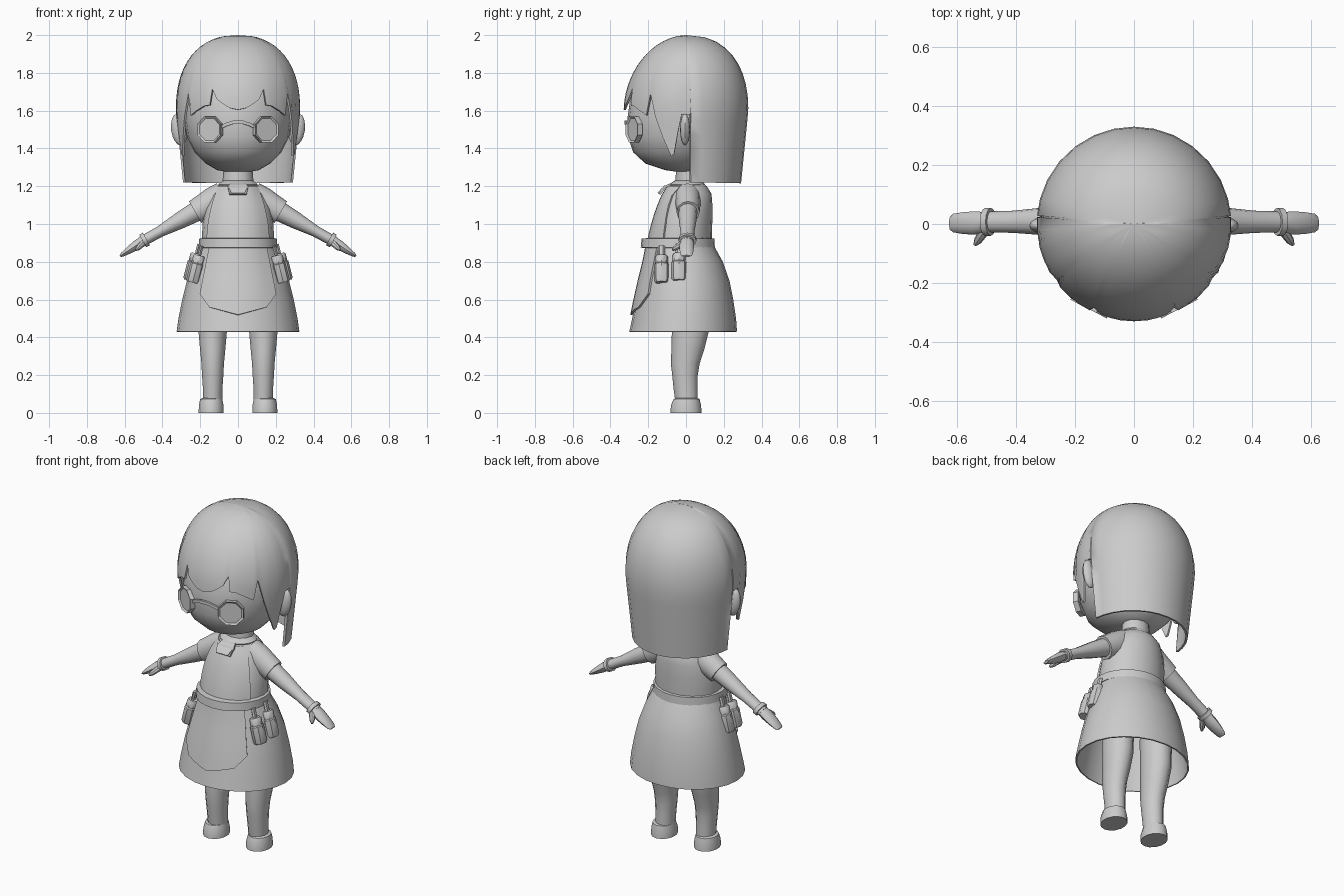
import bpy, bmesh, math
from math import sin, cos, pi, radians
from mathutils import Matrix, Vector

if "Cube" in bpy.data.objects:
    bpy.data.objects.remove(bpy.data.objects["Cube"], do_unlink=True)

grey = bpy.data.materials.new("plain_grey")
grey.use_nodes = True
grey.diffuse_color = (0.6, 0.6, 0.6, 1)
grey.node_tree.nodes["Principled BSDF"].inputs["Base Color"].default_value = (0.6, 0.6, 0.6, 1)


def finish(name, bm, matrix=None, mirror=False, angle=40, thick=0):
    """Turn a bmesh into a shaded object, optionally thickened and mirrored."""
    bmesh.ops.recalc_face_normals(bm, faces=bm.faces)
    if thick:
        bmesh.ops.solidify(bm, geom=bm.faces[:], thickness=thick)
        bmesh.ops.recalc_face_normals(bm, faces=bm.faces)
    if matrix:
        bm.transform(matrix)
    mesh = bpy.data.meshes.new(name)
    bm.to_mesh(mesh)
    bm.free()
    mesh.materials.append(grey)
    ob = bpy.data.objects.new(name, mesh)
    bpy.context.collection.objects.link(ob)
    bpy.ops.object.select_all(action='DESELECT')
    ob.select_set(True)
    bpy.context.view_layer.objects.active = ob
    bpy.ops.object.shade_smooth_by_angle(angle=radians(angle))
    if mirror:
        ob.modifiers.new("mirror", 'MIRROR').use_mirror_merge = False
    return ob


def loft(name, rings, seg=16, cx=0, caps=True, **kw):
    """Stack oval rings given as (height, half width, front depth, back depth[, shift])."""
    bm = bmesh.new()
    rows = []
    for z, rx, yf, yb, *shift in rings:
        x0 = cx + (shift[0] if shift else 0)
        row = []
        for i in range(seg):
            a = 2 * pi * i / seg
            # oval depth is measured about the middle of front and back
            y = (yb - yf) / 2 - cos(a) * (yf + yb) / 2
            row.append(bm.verts.new((x0 + sin(a) * rx, y, z)))
        rows.append(row)
    for lo, hi in zip(rows, rows[1:]):
        for i in range(seg):
            j = (i + 1) % seg
            bm.faces.new((lo[i], lo[j], hi[j], hi[i]))
    if caps:
        bm.faces.new(rows[0])
        bm.faces.new(rows[-1])
    return finish(name, bm, **kw)


def patch(name, columns, rows, point, thick, angle=40):
    """Grid sheet from point(column, row fraction)."""
    bm = bmesh.new()
    grid = [[bm.verts.new(point(c, r / rows)) for r in range(rows + 1)] for c in columns]
    for p, q in zip(grid, grid[1:]):
        for r in range(rows):
            bm.faces.new((p[r], q[r], q[r + 1], p[r + 1]))
    bmesh.ops.remove_doubles(bm, verts=bm.verts, dist=0.0005)
    return finish(name, bm, angle=angle, thick=thick)


def interp(table, t):
    """Linear lookup in rows whose first entry is the key."""
    for p, q in zip(table, table[1:]):
        if t <= q[0]:
            k = max(0, (t - p[0]) / (q[0] - p[0]))
            return [a + (b - a) * k for a, b in zip(p[1:], q[1:])]
    return list(table[-1][1:])


def aim(x, y, z, pitch):
    """Matrix sending local z outward along the arm at a downward pitch."""
    return Matrix.Translation((x, y, z)) @ Matrix.Rotation(radians(90 + pitch), 4, 'Y')


# Head and neck
loft("head", [(1.275, .05, .04, .05), (1.285, .11, .11, .1), (1.32, .17, .215, .15),
              (1.38, .23, .28, .2), (1.46, .27, .307, .25), (1.56, .285, .31, .27),
              (1.7, .285, .29, .28), (1.82, .23, .2, .22), (1.9, .12, .1, .12)], 24)
loft("neck", [(1.18, .085, .06, .09), (1.32, .075, .05, .08)], 12)

# Hair shell: dome with a jagged fringe, side locks and a long straight back
hem = [(0, 1.605), (8, 1.615), (14, 1.635), (20, 1.66), (25, 1.715), (27, 1.63), (33, 1.625),
       (42, 1.60), (50, 1.575), (54, 1.69), (60, 1.57), (67, 1.46), (75, 1.36), (78, 1.37),
       (82, 1.48), (86, 1.58), (94, 1.58), (95, 1.22)]
angles = [h[0] for h in hem] + [105, 117, 130, 143, 156, 168, 180]
hem.append((180, 1.215))


def hair_radius(z, n):
    t = max(0, (z - 1.6) / .4)
    return .33 * max(0, 1 - t ** n) ** (1 / n) - max(0, 1.6 - z) * .1


def hair_point(deg, f):
    bottom = interp(hem, abs(deg))[0]
    z = 2 - (2 - bottom) * f ** 1.6
    a = radians(deg)
    depth = hair_radius(z, 1.9 if cos(a) > 0 else 2.3)
    return sin(a) * hair_radius(z, 2.3), -cos(a) * depth, z


patch("hair", [-a for a in angles[::-1]] + angles[1:], 14, hair_point, .012, 50)

# Ears
bm = bmesh.new()
bmesh.ops.create_uvsphere(bm, u_segments=12, v_segments=8, radius=1)
finish("ear", bm, Matrix.Translation((.312, -.005, 1.5)) @ Matrix.Rotation(radians(8), 4, 'Y')
       @ Matrix.Diagonal((.042, .027, .085, 1)), True)

# Spectacles: eight-sided lenses with raised rims, and an arched bridge
bm = bmesh.new()
bmesh.ops.create_cone(bm, cap_ends=True, segments=8, radius1=.075, radius2=.075, depth=.03)
bmesh.ops.rotate(bm, verts=bm.verts, matrix=Matrix.Rotation(pi / 8, 3, 'Z'))
bm.faces.ensure_lookup_table()
front = max(bm.faces, key=lambda f: f.calc_center_median().z)
bmesh.ops.inset_region(bm, faces=[front], thickness=.011)
bmesh.ops.translate(bm, verts=front.verts, vec=(0, 0, -.008))
finish("spectacle_lens", bm, Matrix.Translation((.147, -.275, 1.5))
       @ Matrix.Rotation(radians(27), 4, 'Z') @ Matrix.Rotation(pi / 2, 4, 'X'), True, 25)
patch("spectacle_bridge", [-1, -.75, -.3, .3, .75, 1], 1,
      lambda u, v: (u * .085, -.328 + .02 * u * u, 1.55 - .025 * u * u - .018 * v), .012)

# Bodice and skirt
torso = [(.87, .19, .2, .135), (.95, .19, .185, .137), (1.03, .185, .165, .14),
         (1.1, .17, .14, .14), (1.16, .145, .115, .135), (1.2, .11, .09, .11),
         (1.225, .075, .055, .08)]
skirt = [(.43, .325, .3, .27), (.5, .315, .285, .265), (.6, .295, .265, .25),
         (.7, .27, .242, .23), (.8, .235, .217, .195), (.89, .195, .2, .145)]
loft("bodice", torso, 20)
loft("skirt", skirt, 24, caps=False, thick=.008)
loft("belt", [(.872, .195, .215, .14), (.875, .208, .24, .153), (.922, .205, .235, .15),
              (.926, .185, .2, .13)], 24)


def drape(body, x, z, gap):
    """Point on the front of a lofted body, lifted forward by a gap."""
    rx, yf, yb = interp(body, z)
    s = min(.97, abs(x) / rx)
    return x * (1 + gap), (yb - yf) / 2 - (yf + yb) / 2 * math.sqrt(1 - s * s) - gap, z


apron_hem = [(0, .52), (.75, .56), (1, .63)]


def apron_point(u, v):
    z = .885 + (interp(apron_hem, abs(u))[0] - .885) * v
    return drape(skirt, u * (.15 + .05 * v), z, .014)


def bib_point(u, v):
    return drape(torso, u * (.165 - .06 * v * v), .9 + .3 * v, .012)


steps = [i / 4 for i in range(-4, 5)]
patch("apron_skirt", steps, 6, apron_point, .012)
patch("apron_bib", steps, 6, bib_point, .012)

# Neck scarf with a folded tab
loft("scarf", [(1.195, .1, .085, .1), (1.21, .105, .09, .1), (1.23, .08, .06, .085)], 16)
patch("scarf_tab", [-1, 1], 4, lambda u, v: (u * (.035 + .015 * sin(pi * v)),
      -.075 - .075 * v, 1.215 - .05 * v * v), .012)
patch("scarf_knot", [-1, 1], 2, lambda u, v: (u * (.055 - .01 * v), -.115 - .03 * v,
      1.205 - .045 * v), .012)

# Sleeves, arms, wristbands and hands
loft("sleeve", [(0, .075, .06, .075), (.06, .078, .058, .078), (.13, .07, .052, .075),
                (.175, .066, .05, .072), (.175, .055, .042, .062)], 12,
     matrix=aim(.075, 0, 1.15, 30), mirror=True)
loft("arm", [(0, .055, .042, .062), (.12, .045, .038, .056), (.24, .03, .03, .045),
             (.36, .028, .028, .042)], 12, matrix=aim(.2, 0, 1.078, 29), mirror=True)
loft("wristband", [(0, .028, .03, .04), (0, .038, .04, .055), (.022, .038, .04, .055),
                   (.022, .028, .03, .04)], 12, matrix=aim(.485, 0, .921, 29), mirror=True)
loft("hand", [(0, .026, .028, .04), (.04, .027, .036, .043), (.09, .02, .034, .04),
              (.13, .012, .028, .035), (.143, .006, .02, .025)], 10,
     matrix=aim(.505, 0, .91, 34), mirror=True)
loft("thumb", [(0, .018, .018, .018), (.05, .014, .014, .014), (.07, .006, .006, .006)], 8,
     matrix=Matrix.Translation((.505, -.02, .897))
     @ Vector((.04, -.06, -.04)).to_track_quat('Z', 'Y').to_matrix().to_4x4(), mirror=True)

# Legs and boots
loft("leg", [(.07, .052, .058, .062), (.13, .053, .066, .062), (.2, .058, .073, .062),
             (.26, .061, .08, .072), (.34, .069, .077, .098), (.43, .077, .075, .12),
             (.62, .08, .075, .125)], 14, cx=.134, mirror=True)
loft("boot", [(0, .068, .082, .082), (.04, .067, .08, .08), (.073, .06, .066, .072),
              (.078, .05, .055, .06)], 14, cx=.142, mirror=True)

# Two belt pouches on each hip: body, lid and hanging loop
for tag, x, y, z in (("front", .24, -.13, .69), ("rear", .255, -.037, .7)):
    place = (Matrix.Translation((x, y, z)) @ Matrix.Rotation(radians(-14), 4, 'Y'))
    loft(tag + "_pouch", [(0, .032, .034, .034), (.012, .037, .04, .04), (.1, .037, .04, .04),
                          (.105, .032, .034, .034), (.14, .032, .034, .034),
                          (.148, .026, .028, .028)], 8, matrix=place, mirror=True)
    loft(tag + "_pouch_loop", [(.13, .01, .018, .018), (.2, .01, .018, .018)], 6,
         matrix=place, mirror=True)
